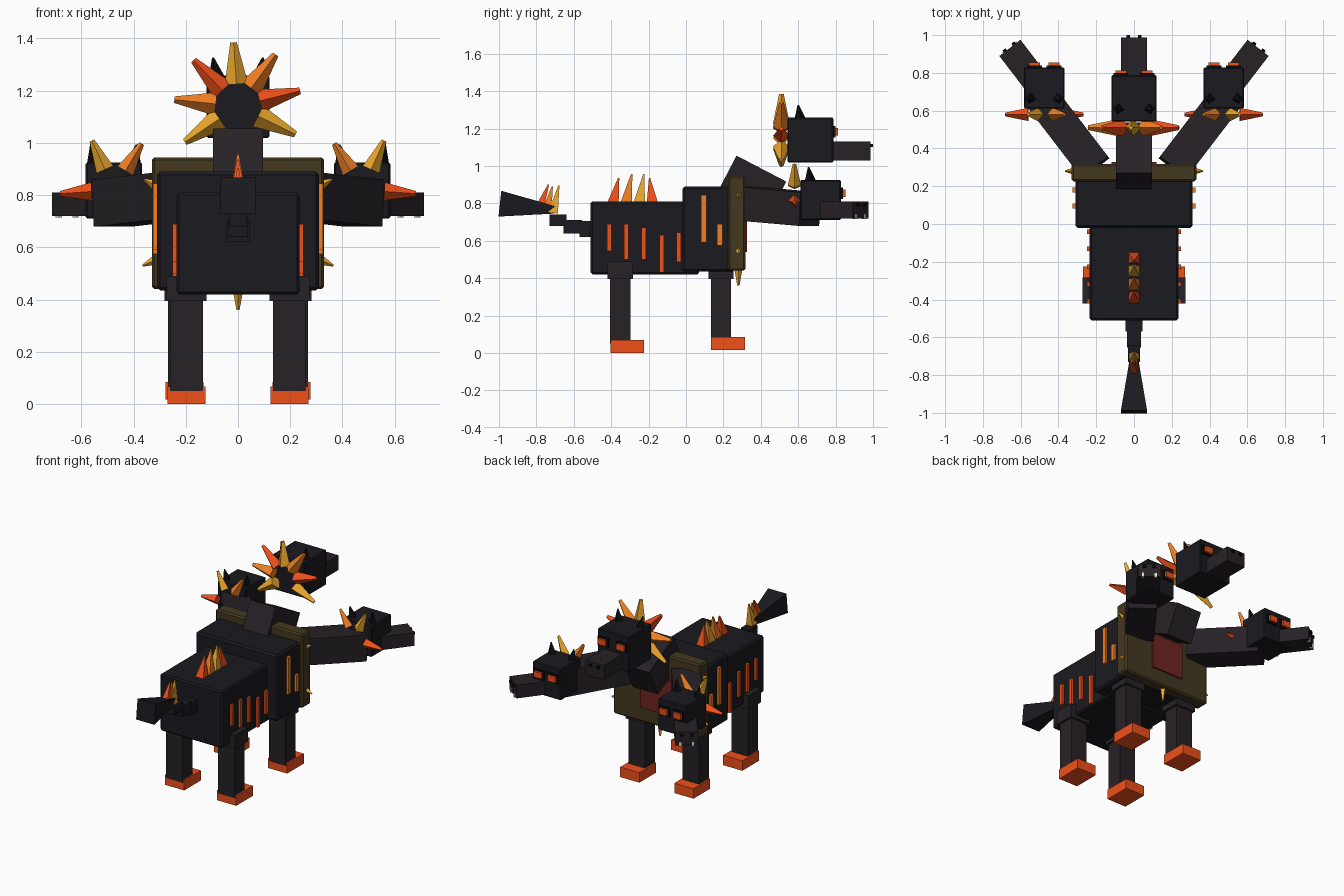
import bpy, math
from mathutils import Vector, Matrix

if "Cube" in bpy.data.objects:
    bpy.data.objects.remove(bpy.data.objects["Cube"])


def mat(name, hexcol):
    m = bpy.data.materials.new(name)
    rgb = [int(hexcol[i:i + 2], 16) / 255 for i in (0, 2, 4)]
    m.diffuse_color = [((c + 0.055) / 1.055) ** 2.4 if c > 0.04 else c / 12.92 for c in rgb] + [1]
    m.use_nodes = True
    m.node_tree.nodes["Principled BSDF"].inputs["Base Color"].default_value = m.diffuse_color
    return m


COAT = mat("coat", "1a1a20")
LIMB = mat("limb", "262126")
OLIVE = mat("olive", "443820")
RED = mat("ember", "f0501a")
ORANGE = mat("orange", "f08024")
YELLOW = mat("yellow", "eca82c")
PANEL = mat("dark_red", "6e2420")
BONE = mat("bone", "e0dcc8")
BLACK = mat("black", "0c0c0e")


def add(name, m, matrix):
    o = bpy.context.object
    o.name = name
    o.data.name = name
    o.matrix_world = matrix
    o.data.materials.append(m)
    return o


def box(name, c, s, m, rot=None, bevel=0):
    """Box from centre and full size, with an optional rotation matrix."""
    bpy.ops.mesh.primitive_cube_add(size=1)
    o = add(name, m, Matrix.Translation(c) @ (rot or Matrix()))
    o.data.transform(Matrix.Diagonal((*s, 1)))
    if bevel:
        b = o.modifiers.new("bevel", "BEVEL")
        b.width = bevel
        b.segments = 1
    return o


def spans(name, x, y, z, m, bevel=0):
    """Box from its (min, max) span on each axis."""
    return box(name, [(a + b) / 2 for a, b in (x, y, z)],
               [b - a for a, b in (x, y, z)], m, None, bevel)


def spike(name, base, tip, r1, r2, m, sides=4, twist=0):
    """Straight tapered spike between two points."""
    base, tip = Vector(base), Vector(tip)
    d = tip - base
    bpy.ops.mesh.primitive_cone_add(vertices=sides, radius1=r1, radius2=r2, depth=d.length)
    rot = d.to_track_quat('Z', 'Y').to_matrix().to_4x4() @ Matrix.Rotation(twist, 4, 'Z')
    return add(name, m, Matrix.Translation((base + tip) / 2) @ rot)


def mane(name, c, r_in, r_out, r, angles, colours):
    """Fan of spikes in the xz plane around c."""
    for a, m in zip(angles, colours):
        d = Vector((math.cos(math.radians(a)), 0, math.sin(math.radians(a))))
        spike(name, Vector(c) + d * r_in, Vector(c) + d * r_out, r, r * 0.28, m)


Q = math.pi / 4

# Torso
spans("hind_body", (-.235, .235), (-.51, .07), (.42, .81), COAT, .01)
spans("chest", (-.31, .31), (-.02, .26), (.435, .89), COAT, .012)
spans("collar", (-.33, .33), (.225, .318), (.44, .945), OLIVE, .01)
spans("chest_panel", (-.12, .12), (.31, .327), (.54, .78), PANEL)

# Collar studs
spike("collar_stud", (0, .28, .45), (0, .28, .36), .022, .006, YELLOW)
for s in (-1, 1):
    spike("collar_stud", (s * .32, .28, .84), (s * .36, .28, .86), .018, .004, YELLOW)
    spike("collar_stud", (s * .32, .28, .55), (s * .365, .28, .53), .018, .004, YELLOW)

# Glowing stripes
for s in (-1, 1):
    for y, z0, z1 in ((-.41, .545, .69), (-.32, .5, .69), (-.227, .5, .67),
                      (-.13, .43, .63), (-.04, .485, .645)):
        box("body_stripe", (s * .235, y, (z0 + z1) / 2), (.03, .024, z1 - z0), RED)
    for y, z0, z1 in ((.095, .59, .845), (.18, .575, .69)):
        box("chest_stripe", (s * .31, y, (z0 + z1) / 2), (.03, .028, z1 - z0), ORANGE)

# Legs
for s in (-1, 1):
    for end, x, y, z, top in (("tail_end", .197, -.352, 0, .49), ("head_end", .205, .187, .017, .46)):
        box(end + "_leg", (s * x, y, z + .23), (.125, .108, .36), LIMB)
        box(end + "_thigh", (s * x, y, (top + .395) / 2), (.152, .136, top - .395), LIMB)
        box(end + "_foot", (s * x, y + .038, z + .034), (.145, .18, .068), RED)

# Ridge spikes on the back
for y, ty, tz, m in ((-.39, -.36, .935, RED), (-.32, -.29, .957, ORANGE),
                     (-.25, -.225, .957, YELLOW), (-.18, -.195, .935, RED)):
    spike("back_spike", (0, y, .80), (0, ty, tz), .043, .005, m, twist=Q)

# Tail
spans("tail_root", (-.045, .045), (-.57, -.5), (.62, .705), COAT)
spans("tail_middle", (-.038, .038), (-.655, -.555), (.64, .71), COAT)
spans("tail_end", (-.032, .032), (-.73, -.64), (.68, .74), COAT)
spike("tail_tuft", (0, -.995, .798), (0, -.70, .765), .098, .028, COAT, twist=Q)
for y, z, ty, tz, m in ((-.79, .76, -.735, .90, RED), (-.745, .755, -.715, .89, ORANGE),
                        (-.71, .75, -.68, .895, YELLOW)):
    spike("tail_spike", (0, y, z), (0, ty, tz), .036, .005, m, twist=Q)


def head(c, size, eye_dx, eye_z):
    """Head block with eyes and ears."""
    x, y, z = c
    box("head", c, size, COAT, None, .006)
    for s in (-1, 1):
        front = y + size[1] / 2
        box("eye_rim", (x + s * eye_dx, front + .004, z + eye_z), (.078, .016, .062), BLACK)
        box("eye", (x + s * eye_dx, front + .015, z + eye_z), (.058, .022, .04), RED)
        top = z + size[2] / 2
        ex = x + s * size[0] * .34
        spike("ear", (ex, y - .055, top - .01), (ex + s * .014, y - .065, top + .068),
              .032, .004, BLACK, twist=Q)


def muzzle(c, length, width, height, yaw):
    """Snout with nostrils and fangs, pointing along +y before the yaw."""
    rot = Matrix.Rotation(yaw, 4, 'Z')
    place = lambda p: Vector(c) + (rot @ Vector(p))
    box("muzzle", c, (width, length, height), LIMB, rot)
    for s in (-1, 1):
        box("nostril", place((s * .03, length / 2 + .005, height * .28)),
            (.02, .016, .016), BLACK, rot)
        if yaw:
            box("fang", place((s * .04, length / 2 - .005, -height * .4)),
                (.014, .022, .028), BONE, rot)


# Middle neck, head and mane
pitch = Matrix.Rotation(math.radians(-27.5), 4, 'X')
box("middle_neck", Vector((0, .27, 1.055)) + pitch @ Vector((0, .15, -.105)), (.19, .30, .21), LIMB, pitch)
head((0, .665, 1.138), (.24, .245, .24), .07, .045)
muzzle((0, .88, 1.08), .215, .14, .1, 0)
mane("middle_mane", (0, .51, 1.14), .085, .245, .045, [-26 + 40 * i for i in range(7)],
     [YELLOW, RED, ORANGE, YELLOW, RED, ORANGE, YELLOW])

# Side necks, heads and manes
for s in (-1, 1):
    yaw = math.radians(-37.5 * s)
    rot = Matrix.Rotation(yaw, 4, 'Z') @ Matrix.Rotation(math.radians(-4), 4, 'X')
    box("side_neck", (s * .345, .48, .785), (.18, .46, .18), LIMB, rot)
    head((s * .475, .72, .818), (.216, .216, .215), .052, .035)
    muzzle((s * .59, .845, .765), .22, .141, .09, yaw)
    angles = [-4, 66, 121, 184]
    if s < 0:
        angles = [180 - a for a in angles]
    mane("side_mane", (s * .475, .58, .82), .085, .207, .035, angles, [RED, YELLOW, ORANGE, RED])
